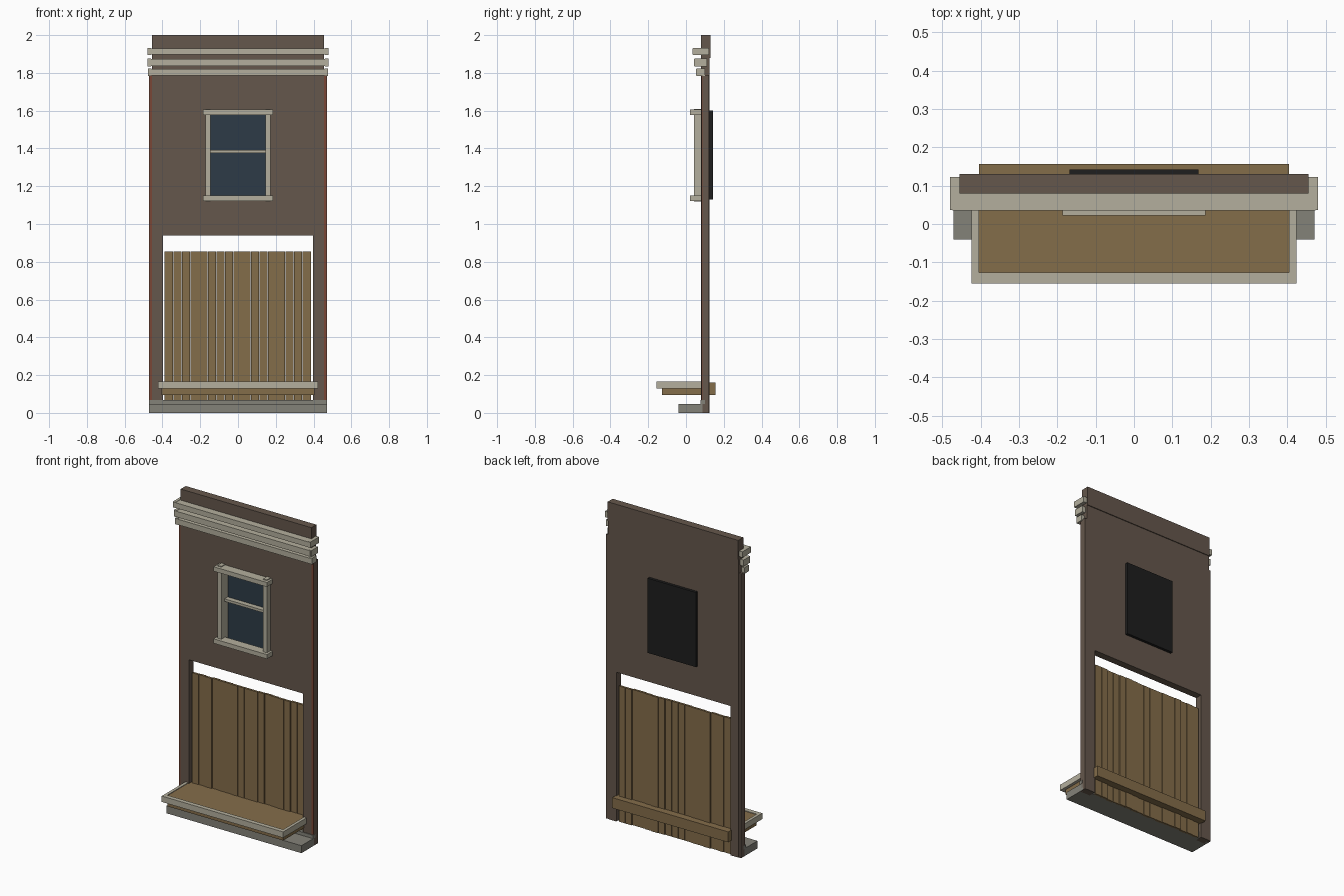
import bpy
import random

random.seed(4)
if "Cube" in bpy.data.objects:
    bpy.data.objects.remove(bpy.data.objects["Cube"], do_unlink=True)


def material(name, *srgb):
    """Flat material from 0-255 display values."""
    linear = [((c / 255 + 0.055) / 1.055) ** 2.4 for c in srgb]
    m = bpy.data.materials.new(name)
    m.use_nodes = True
    m.diffuse_color = (*linear, 1)
    m.node_tree.nodes["Principled BSDF"].inputs["Base Color"].default_value = (*linear, 1)
    return m


BROWN = material("brown wall", 101, 87, 76)
CREAM = material("cream trim", 180, 175, 157)
WOOD = material("tan wood", 132, 109, 74)
GLASS = material("dark blue glass", 45, 59, 71)
BLACK = material("black panel", 30, 30, 30)
GREY = material("grey stone", 132, 130, 121)
BRICK = material("red brick", 122, 70, 54)


def box(name, mat, x, y, z):
    """Box from (low, high) ranges."""
    ranges = (x, y, z)
    bpy.ops.mesh.primitive_cube_add(size=1, location=[(a + b) / 2 for a, b in ranges])
    ob = bpy.context.object
    ob.name = name
    ob.scale = [b - a for a, b in ranges]
    bpy.ops.object.transform_apply(location=False, rotation=False, scale=True)
    if mat:
        ob.data.materials.append(mat)
    return ob


def pair(name, mat, x, y, z):
    """Mirrored boxes on both sides."""
    box("left_" + name, mat, x, y, z)
    box("right_" + name, mat, (-x[1], -x[0]), y, z)


def wide(name, mat, half, y, z):
    return box(name, mat, (-half, half), y, z)


def cut(target, cutter):
    cutter.hide_render = True
    mod = target.modifiers.new("opening", "BOOLEAN")
    mod.operation = "DIFFERENCE"
    mod.solver = "EXACT"
    mod.object = cutter
    bpy.context.view_layer.objects.active = target
    bpy.ops.object.modifier_apply(modifier=mod.name)
    bpy.data.objects.remove(cutter, do_unlink=True)


# Wall with a serving opening and a window opening
wall = wide("wall", BROWN, 0.455, (0.08, 0.125), (0, 1.88))
cut(wall, wide("door_cutter", None, 0.398, (0, 0.2), (-0.1, 0.94)))
cut(wall, wide("window_cutter", None, 0.165, (0, 0.2), (1.135, 1.59)))
wide("parapet", BROWN, 0.455, (0.08, 0.13), (1.88, 2))

# Side edge strips
pair("edge_strip", BROWN, (0.455, 0.47), (0.087, 0.123), (0, 1.79))
pair("brick_edge", BRICK, (0.455, 0.468), (0.081, 0.087), (0, 1.79))

# Stepped cornice with wrapped ends
for i, (half, front, back, low, high) in enumerate((
        (0.47, 0.053, 0.1, 1.785, 1.82),
        (0.473, 0.043, 0.11, 1.837, 1.873),
        (0.473, 0.035, 0.123, 1.897, 1.93))):
    wide(f"cornice_{i}", CREAM, half, (front, back), (low, high))
    pair(f"cornice_return_{i}", CREAM, (half - 0.012, half + 0.006),
         (front + 0.002, back), (low - 0.002, high + 0.002))

# Window
pair("window_post", CREAM, (0.146, 0.172), (0.042, 0.112), (1.118, 1.61))
wide("window_head", CREAM, 0.186, (0.022, 0.08), (1.577, 1.605))
wide("window_sill", CREAM, 0.186, (0.022, 0.08), (1.123, 1.151))
wide("window_bar", CREAM, 0.147, (0.075, 0.107), (1.377, 1.393))
wide("window_glass", GLASS, 0.15, (0.107, 0.113), (1.13, 1.595))
wide("window_back_panel", BLACK, 0.168, (0.12, 0.142), (1.13, 1.6))

# Vertical boards in the opening
count, start, pitch = 17, -0.388, 0.0456
for i in range(count):
    x = start + i * pitch
    y = 0.098 + random.choice((0, 0.003, 0.006))
    box(f"board_{i}", WOOD, (x, x + pitch - 0.002), (y, y + 0.014), (0, 0.854))

# Counter with a raised rim
wide("counter", WOOD, 0.404, (-0.127, 0.157), (0.095, 0.161))
wide("counter_front_rim", CREAM, 0.423, (-0.155, -0.127), (0.128, 0.165))
pair("counter_side_rim", CREAM, (0.404, 0.423), (-0.127, 0.08), (0.128, 0.165))

# Base step and threshold
wide("base_step", GREY, 0.47, (-0.04, 0.105), (0, 0.047))
wide("threshold", GREY, 0.471, (0.076, 0.1), (0.047, 0.068))
